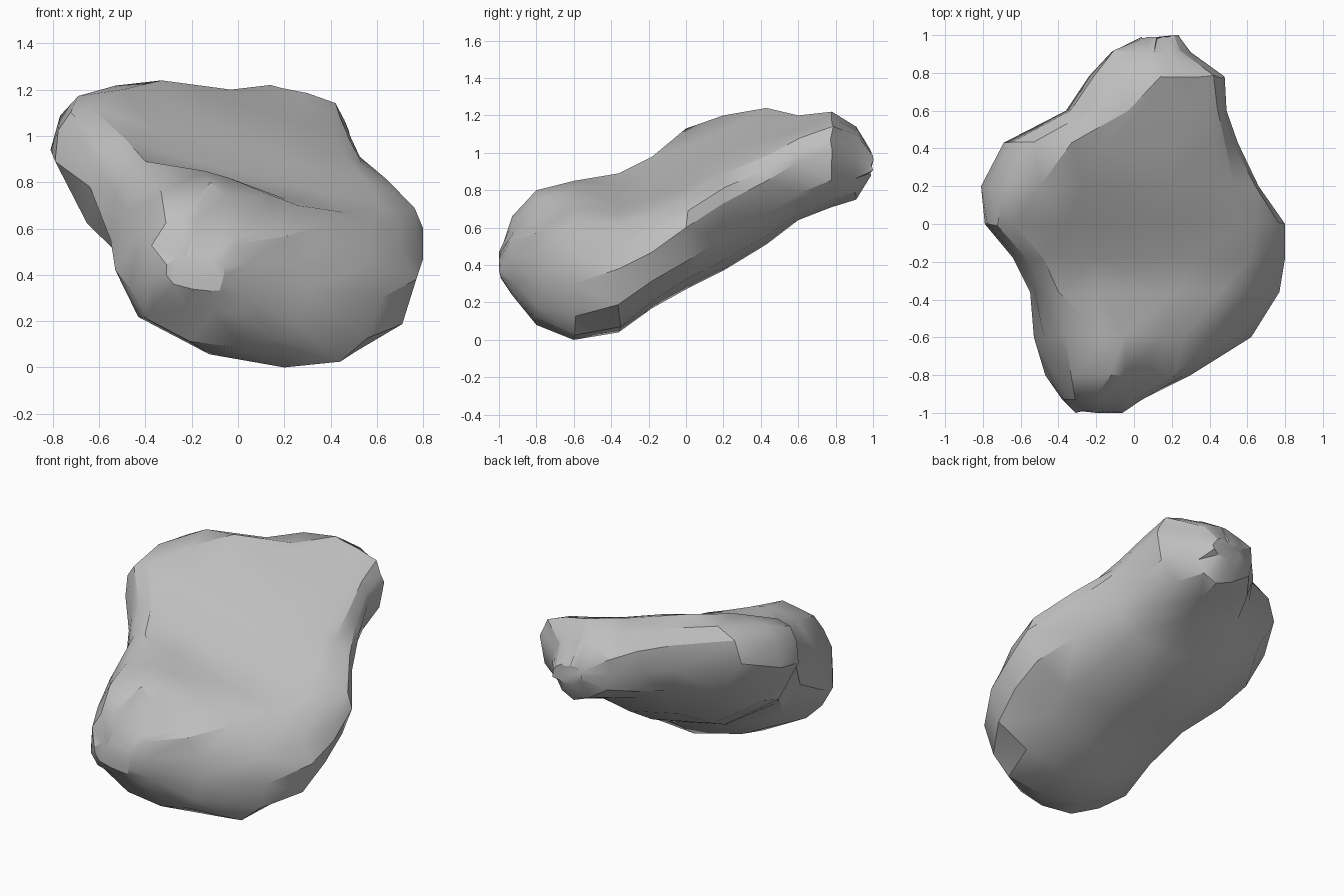
import bpy
import bmesh
import math
import random
from mathutils import Vector

cube = bpy.data.objects.get("Cube")
if cube:
    bpy.data.objects.remove(cube, do_unlink=True)

random.seed(4)
STEPS = 3          # points in each arc of a ring
ROUGHNESS = 0.012  # random chipping of the surface

# Cross-sections from front to back:
# y, then x and z of the left side, top ridge, right rim, right side and underside
SECTIONS = [
    (-0.99, (-.31, .40), (-.22, .48), (-.12, .47), (-.06, .4), (-.12, .33)),
    (-0.93, (-.38, .36), (-.22, .66), (-.02, .56), (.04, .36), (-.1, .24)),
    (-0.80, (-.47, .34), (-.12, .8), (.15, .6), (.3, .33), (.02, .08)),
    (-0.60, (-.53, .42), (-.15, .85), (.26, .7), (.62, .3), (.2, 0)),
    (-0.36, (-.55, .55), (-.4, .89), (.46, .67), (.77, .38), (.2, .04)),
    (-0.18, (-.64, .78), (-.48, .98), (.62, .7), (.8, .47), (.2, .17)),
    (0.00, (-.79, .89), (-.64, 1.13), (.56, .8), (.8, .6), (.15, .27)),
    (0.20, (-.81, .94), (-.5, 1.2), (.46, .92), (.66, .73), (.1, .37)),
    (0.43, (-.69, 1.02), (-.33, 1.24), (.42, 1.02), (.55, .85), (.1, .51)),
    (0.60, (-.36, .96), (-.03, 1.2), (.39, 1.1), (.49, .95), (.15, .64)),
    (0.78, (-.24, .98), (.14, 1.22), (.37, 1.16), (.48, 1.02), (.15, .71)),
    (0.91, (-.12, .98), (.08, 1.14), (.22, 1.12), (.3, .97), (.15, .75)),
    (0.99, (.04, .95), (.12, 1.01), (.18, 1), (.24, .94), (.16, .88)),
]


def arc(start, end, corner, power):
    """Arc from start to end: power 2 is round, 1 is straight, less sags."""
    centre = start + end - corner
    points = []
    for i in range(STEPS):
        angle = math.pi / 2 * i / STEPS
        a = math.cos(angle) ** (2 / power)
        b = math.sin(angle) ** (2 / power)
        points.append(centre + (start - centre) * a + (end - centre) * b)
    return points


def ring(*extremes):
    """Closed outline through the five key points of a cross-section."""
    left, top, rim, right, bottom = map(Vector, extremes)
    return (arc(left, top, Vector((left.x, top.y)), 2.5)
            + arc(top, rim, Vector((rim.x, top.y)), 0.95)
            + arc(rim, right, Vector((right.x, rim.y)), 1.6)
            + arc(right, bottom, Vector((right.x, bottom.y)), 2.3)
            + arc(bottom, left, Vector((left.x, bottom.y)), 1.75))


# Loft the rock through its cross-sections
bm = bmesh.new()
rings = []
for y, *extremes in SECTIONS:
    verts = []
    for i, p in enumerate(ring(*extremes)):
        rough = ROUGHNESS if i % STEPS else 0
        verts.append(bm.verts.new((p.x + random.uniform(-rough, rough),
                                   y + random.uniform(-rough, rough),
                                   p.y + random.uniform(-rough, rough))))
    rings.append(verts)

for front, back in zip(rings, rings[1:]):
    for i in range(len(front)):
        j = (i + 1) % len(front)
        bm.faces.new((front[i], front[j], back[j], back[i]))
bm.faces.new(rings[0])
bm.faces.new(rings[-1])
bmesh.ops.recalc_face_normals(bm, faces=bm.faces)
bmesh.ops.triangulate(bm, faces=[f for f in bm.faces if len(f.verts) == 4])

mesh = bpy.data.meshes.new("rock")
bm.to_mesh(mesh)
bm.free()
rock = bpy.data.objects.new("rock", mesh)
bpy.context.collection.objects.link(rock)

# Plain stone colour
stone = bpy.data.materials.new("grey stone")
stone.use_nodes = True
colour = (0.52, 0.52, 0.52, 1)
stone.diffuse_color = colour
stone.node_tree.nodes["Principled BSDF"].inputs["Base Color"].default_value = colour
mesh.materials.append(stone)

# Smooth shading with sharp chipped edges
bpy.context.view_layer.objects.active = rock
rock.select_set(True)
bpy.ops.object.shade_smooth_by_angle(angle=math.radians(30))
